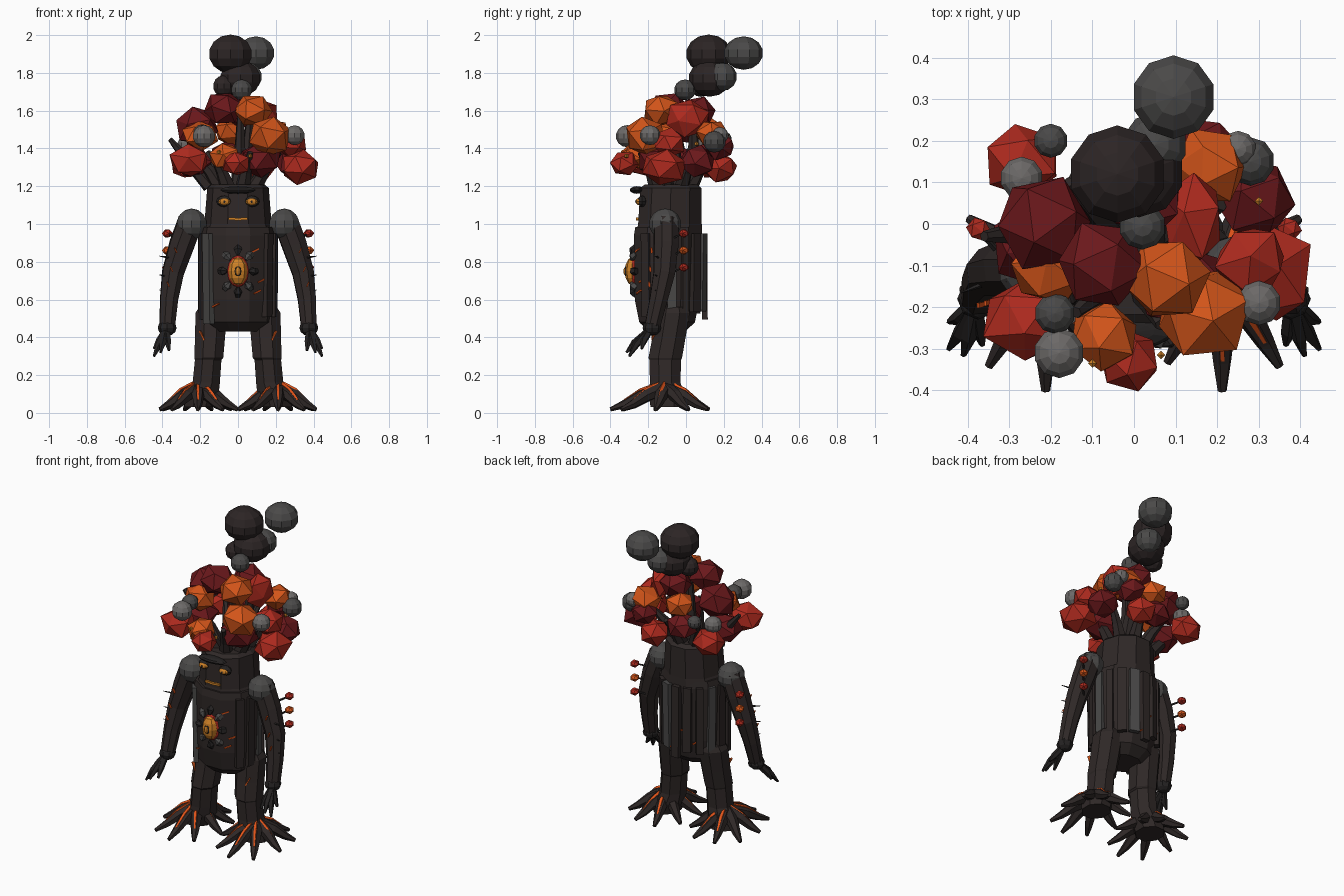
import bpy, bmesh, math, random
from mathutils import Vector, Matrix, Euler

random.seed(11)
COLOURS = {
    "bark": (0.028, 0.021, 0.020), "dark_bark": (0.018, 0.016, 0.016),
    "ash_grey": (0.068, 0.066, 0.065), "pale_smoke": (0.15, 0.142, 0.138),
    "dark_smoke": (0.025, 0.018, 0.018), "red_leaf": (0.42, 0.023, 0.013),
    "dark_red_leaf": (0.145, 0.009, 0.011), "orange_leaf": (0.65, 0.090, 0.010),
    "gold": (0.62, 0.22, 0.02), "ember": (0.78, 0.09, 0.01)}
MATS = {}
for key, c in COLOURS.items():
    MATS[key] = bpy.data.materials.new(key)
    MATS[key].diffuse_color = (*c, 1)


def finish(name, bm, mat):
    bmesh.ops.recalc_face_normals(bm, faces=bm.faces)
    me = bpy.data.meshes.new(name)
    bm.to_mesh(me)
    bm.free()
    me.materials.append(MATS[mat])
    ob = bpy.data.objects.new(name, me)
    bpy.context.collection.objects.link(ob)
    return ob


def skin(bm, rings):
    """Join successive vertex rings and cap both ends."""
    n = len(rings[0])
    for a, b in zip(rings, rings[1:]):
        for i in range(n):
            bm.faces.new((a[i], a[(i + 1) % n], b[(i + 1) % n], b[i]))
    bm.faces.new(rings[0][::-1])
    bm.faces.new(rings[-1])


def loft(name, rows, mat, n=10):
    """Upright body from rows of (z, cx, cy, rx, ry), flat side facing front."""
    bm = bmesh.new()
    rings = []
    for z, cx, cy, rx, ry in rows:
        angs = [-math.pi / 2 + (i + 0.5) * math.tau / n for i in range(n)]
        rings.append([bm.verts.new((cx + rx * math.cos(a), cy + ry * math.sin(a), z)) for a in angs])
    skin(bm, rings)
    return finish(name, bm, mat)


def tube(name, path, mat, n=6):
    """Tapered limb along rows of (x, y, z, radius)."""
    bm = bmesh.new()
    pts = [Vector(p[:3]) for p in path]
    rings = []
    for i, p in enumerate(pts):
        d = pts[min(i + 1, len(pts) - 1)] - pts[max(i - 1, 0)]
        side = d.cross(Vector((0.31, 0.95, 0.05))).normalized()
        up = side.cross(d).normalized()
        rings.append([bm.verts.new(p + path[i][3] * (side * math.cos(k * math.tau / n)
                     + up * math.sin(k * math.tau / n))) for k in range(n)])
    skin(bm, rings)
    return finish(name, bm, mat)


def blob(name, loc, size, mat, seg=10, rings=7, rot=(0, 0, 0), ico=False, jitter=0):
    bm = bmesh.new()
    if ico:
        bmesh.ops.create_icosphere(bm, subdivisions=1, radius=1)
    else:
        bmesh.ops.create_uvsphere(bm, u_segments=seg, v_segments=rings, radius=1)
    for v in bm.verts:
        v.co *= 1 + random.uniform(-jitter, jitter)
    scale = Matrix.Diagonal(Vector((*size, 1)))
    bm.transform(Matrix.Translation(loc) @ scale @ Euler(rot).to_matrix().to_4x4())
    return finish(name, bm, mat)


def box(name, loc, size, mat, rot=(0, 0, 0)):
    bm = bmesh.new()
    bmesh.ops.create_cube(bm, size=1, matrix=Matrix.LocRotScale(Vector(loc), Euler(rot), Vector(size)))
    return finish(name, bm, mat)


# Trunk and head
loft("trunk", [(0.43, 0, -0.1, 0.12, 0.10), (0.48, 0, -0.1, 0.19, 0.155), (0.6, 0, -0.1, 0.2, 0.18),
               (0.94, 0, -0.095, 0.21, 0.19), (0.985, 0, -0.095, 0.2, 0.182)], "bark")
loft("head", [(0.94, 0, -0.09, 0.205, 0.185), (1.0, 0, -0.085, 0.178, 0.177),
              (1.19, 0, -0.08, 0.163, 0.17), (1.21, 0, -0.08, 0.14, 0.145)], "bark")

# Bark boards around the sides and back of the trunk
for i in range(13):
    a = math.radians(-36 + i * 252 / 12)
    h = random.uniform(0.41, 0.48)
    box("bark_board", (0.195 * math.cos(a), -0.095 + 0.194 * math.sin(a), 0.95 - h / 2),
        (0.03, random.uniform(0.035, 0.06), h), "ash_grey" if i in (2, 5, 9, 12) else "bark",
        (0, random.uniform(-0.01, 0.02), a))

# Face
blob("brow", (0, -0.26, 1.18), (0.098, 0.038, 0.02), "dark_bark", 10, 6)
for s in (-1, 1):
    blob("eye_socket", (s * 0.072, -0.232, 1.12), (0.044, 0.026, 0.03), "dark_bark", 8, 6)
    blob("eye", (s * 0.072, -0.250, 1.118), (0.032, 0.017, 0.018), "gold", 8, 6)
    blob("pupil", (s * 0.072, -0.266, 1.118), (0.006, 0.003, 0.008), "dark_bark", 6, 4)
for x in (-0.034, 0, 0.034):
    box("mouth", (x, -0.254, 1.025 + 0.06 * abs(x)), (0.034, 0.02, 0.013), "gold")

# Chest gem with rim and claws
blob("gem_rim", (0, -0.272, 0.75), (0.058, 0.028, 0.085), "red_leaf", 8, 6)
blob("gem", (0, -0.286, 0.75), (0.05, 0.038, 0.074), "gold", 8, 6)
blob("gem_ring", (0, -0.317, 0.75), (0.019, 0.010, 0.028), "dark_bark", 8, 6)
blob("gem_core", (0, -0.321, 0.75), (0.015, 0.010, 0.023), "gold", 8, 6)
for i in range(8):
    a = i * math.tau / 8
    c, s = math.cos(a), math.sin(a)
    tube("gem_claw", [(0.098 * c, -0.262, 0.75 + 0.13 * s, 0.018), (0.08 * c, -0.28, 0.75 + 0.11 * s, 0.023),
                      (0.058 * c, -0.290, 0.75 + 0.085 * s, 0.007)], "ash_grey" if i % 2 else "dark_bark", 5)

for s in (-1, 1):
    # Leg with a raised bark lip
    loft("leg", [(0.03, s * 0.205, -0.10, 0.085, 0.095), (0.10, s * 0.19, -0.105, 0.095, 0.10),
                 (0.16, s * 0.168, -0.11, 0.078, 0.088), (0.28, s * 0.158, -0.11, 0.076, 0.09),
                 (0.29, s * 0.155, -0.11, 0.083, 0.096), (0.40, s * 0.148, -0.09, 0.086, 0.095),
                 (0.53, s * 0.142, -0.07, 0.09, 0.097), (0.56, s * 0.14, -0.07, 0.07, 0.085)], "bark", 8)
    # Root toes with glowing seams
    for i in range(9):
        a = -math.pi / 2 + i * math.tau / 9
        c, d = math.cos(a), math.sin(a)
        k = 0.97 + 0.04 * (i % 2)
        ly = 0.30 if d < 0 else 0.245
        row = [(0.02, 0.13, 0.04), (0.45, 0.09, 0.034), (0.75, 0.045, 0.023), (1.0, 0.018, 0.011)]
        path = [(s * (0.212 + 0.212 * k * t * c), -0.11 + ly * k * t * d, z, r) for t, z, r in row]
        tube("root_toe", path, "bark")
        if i in (0, 1, 2, 4, 5, 7, 8):
            seam = [(x, y, z + r * 0.93, 0.011 if j < 2 else 0.006) for j, (x, y, z, r) in enumerate(path[:3])]
            tube("root_seam", seam, "ember", 4)
    # Arm, shoulder and wrist
    tube("arm", [(s * 0.25, -0.105, 1.02, 0.07), (s * 0.298, -0.105, 0.89, 0.07), (s * 0.345, -0.115, 0.74, 0.061),
                 (s * 0.365, -0.145, 0.6, 0.051), (s * 0.375, -0.18, 0.45, 0.043)], "bark", 8)
    blob("shoulder", (s * 0.245, -0.11, 1.0), (0.083, 0.085, 0.082), "ash_grey")
    blob("wrist", (s * 0.375, -0.18, 0.45), (0.05, 0.05, 0.042), "dark_bark", 8, 6)
    for x, y, z in ((0.445, -0.30, 0.30), (0.41, -0.315, 0.32), (0.365, -0.29, 0.33), (0.445, -0.235, 0.34)):
        tube("finger", [(s * 0.38, -0.19, 0.44, 0.02), (s * (x * 0.6 + 0.152), y * 0.6 - 0.084, z * 0.5 + 0.21, 0.019),
                        (s * x, y, z, 0.007)], "dark_bark", 5)
    # Leaf buds behind the arm
    for j, z in enumerate((0.95, 0.86, 0.77)):
        tube("bud_stem", [(s * 0.315, -0.08, z - 0.03, 0.008), (s * 0.375, -0.015, z, 0.005)], "dark_bark", 4)
        blob("bud", (s * 0.374, -0.012, z), (0.030, 0.029, 0.024),
             ("red_leaf", "orange_leaf", "red_leaf")[j], ico=True, rot=(0.3, 0.4, 0))
    # Thorns and ember cracks on the limbs
    for z in (0.82, 0.72, 0.64):
        tube("thorn", [(s * 0.35, -0.14, z, 0.008), (s * 0.415, -0.165, z + 0.01, 0.002)], "dark_bark", 4)
        box("arm_crack", (s * (0.51 - 0.22 * z), -0.182 - 0.07 * (0.82 - z), z + 0.04), (0.006, 0.012, 0.03), "ember",
            (0.1, s * 0.4, 0))
    box("leg_crack", (s * 0.19, -0.172, 0.41), (0.008, 0.016, 0.055), "orange_leaf", (0.1, s * 0.5, s * 0.4))

# Ember cracks on the trunk
for ang, z in ((-62, 0.86), (-58, 0.64), (-50, 0.7), (-128, 0.57), (70, 0.76), (105, 0.68), (125, 0.6), (80, 0.55)):
    a = math.radians(ang)
    r = 0.005 if ang < 0 else 0.018
    box("trunk_crack", ((0.187 + r) * math.cos(a), -0.095 + (0.177 + r) * math.sin(a), z),
        (0.012, 0.045, 0.007), "ember", (0.4, 0, a))

# Branches out of the head
for i in range(7):
    a = i * math.tau / 7 + 0.5
    c, d = math.cos(a), math.sin(a)
    tube("branch", [(0.08 * c, -0.07 + 0.08 * d, 1.17, 0.045), (0.15 * c, -0.06 + 0.13 * d, 1.28, 0.032),
                    (0.24 * c, -0.05 + 0.2 * d, 1.38, 0.015)], "bark", 6)
tube("left_branch", [(-0.15, -0.03, 1.2, 0.04), (-0.27, -0.02, 1.34, 0.03), (-0.36, -0.03, 1.45, 0.013)], "bark")
for x, y in ((0.01, -0.06), (0.05, 0.04)):
    tube("crown_branch", [(x * 0.5, -0.05, 1.18, 0.05), (x, y, 1.4, 0.03), (x * 1.3, y, 1.58, 0.018)], "bark")

# Leaf clumps: x, y, z, radius, stretch in x, stretch in y
LEAVES = {
    "red_leaf": [(-0.255, -0.23, 1.34, 0.10, 1, 1), (-0.01, -0.33, 1.32, 0.075, 1, 1), (0.33, -0.12, 1.30, 0.10, 1, 1.2),
                 (0.28, -0.09, 1.43, 0.083, 1, 1), (0.142, 0.01, 1.56, 0.11, 0.65, 1.05), (-0.27, 0.15, 1.32, 0.09, 1, 1),
                 (0.10, 0.18, 1.30, 0.09, 1, 1)],
    "dark_red_leaf": [(-0.08, -0.10, 1.61, 0.105, 1, 0.95), (-0.22, 0.0, 1.52, 0.115, 1, 1),
                      (0.12, -0.15, 1.34, 0.10, 1.1, 1), (0.29, 0.06, 1.33, 0.095, 1, 1), (0.17, 0.18, 1.41, 0.08, 1, 1),
                      (-0.24, -0.05, 1.33, 0.10, 1, 1), (-0.06, 0.12, 1.36, 0.09, 1, 1), (0.03, 0.06, 1.59, 0.09, 1, 1)],
    "orange_leaf": [(0.08, -0.13, 1.60, 0.098, 1, 1), (0.165, -0.215, 1.465, 0.115, 1, 0.9),
                    (-0.07, -0.27, 1.36, 0.083, 1, 1), (0.185, 0.14, 1.48, 0.085, 1, 1),
                    (-0.2, -0.1, 1.47, 0.09, 1, 1), (-0.04, 0.12, 1.49, 0.085, 1, 1)]}
for mat, rows in LEAVES.items():
    for x, y, z, r, sx, sy in rows:
        size = [r * sx * random.uniform(1.04, 1.12), r * sy * random.uniform(1.04, 1.12), r * random.uniform(0.9, 0.98)]
        blob("leaf_clump", (x, y, z), size, mat, ico=True, jitter=0.08,
             rot=(random.uniform(0, 6), random.uniform(0, 6), random.uniform(0, 6)))

# Smoke column and puffs: x, y, z, radius
SMOKE = {
    "dark_smoke": [(-0.04, 0.12, 1.90, 0.12), (0.012, 0.125, 1.77, 0.112), (-0.075, 0.08, 1.73, 0.06)],
    "ash_grey": [(0.095, 0.305, 1.905, 0.103), (0.05, 0.19, 1.78, 0.08), (0.02, -0.005, 1.71, 0.058),
                 (-0.19, -0.215, 1.48, 0.05), (0.28, 0.15, 1.435, 0.06), (-0.2, 0.2, 1.45, 0.042)],
    "pale_smoke": [(-0.18, -0.31, 1.465, 0.062), (0.30, -0.19, 1.47, 0.055), (-0.27, 0.11, 1.42, 0.053),
                   (0.25, 0.18, 1.47, 0.045)]}
for mat, rows in SMOKE.items():
    for x, y, z, r in rows:
        blob("smoke_puff", (x, y, z), (r, r, r * (0.86 if r > 0.09 else 0.95)), mat)

# Small gold sparks among the leaves
for x, y, z in ((-0.1, -0.335, 1.38), (0.065, -0.315, 1.36), (0.3, 0.055, 1.425)):
    blob("spark", (x, y, z), (0.012, 0.012, 0.012), "gold", 4, 3)
